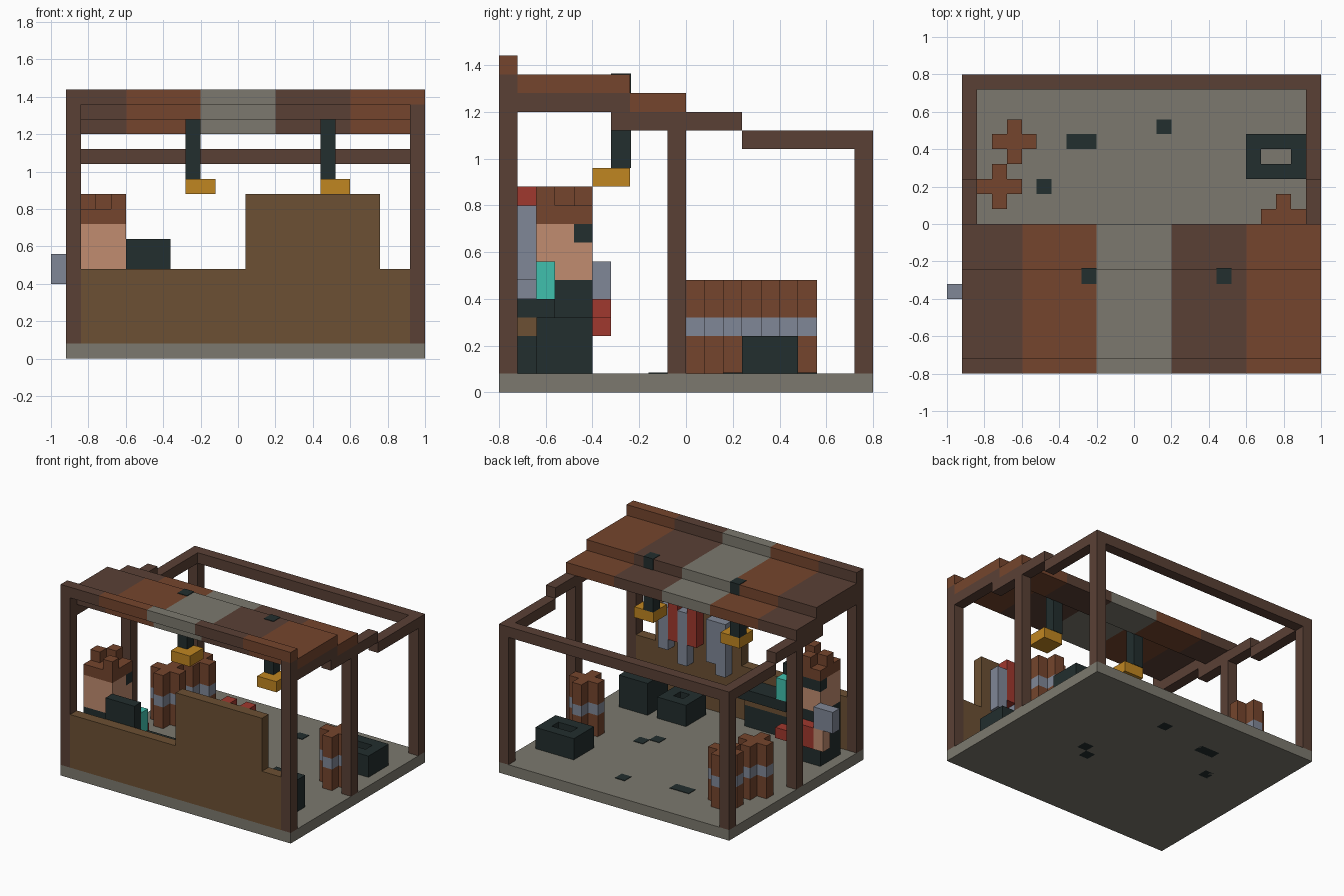
import bpy
import bmesh
from mathutils import Matrix, Vector

U = 0.08  # size of one block

cube = bpy.data.objects.get("Cube")
if cube:
    bpy.data.objects.remove(cube, do_unlink=True)


def material(name, code):
    """Flat material from a hex display colour."""
    rgb = [int(code[n:n + 2], 16) / 255 for n in (0, 2, 4)]
    lin = [c / 12.92 if c <= 0.04045 else ((c + 0.055) / 1.055) ** 2.4 for c in rgb]
    mat = bpy.data.materials.new(name)
    mat.use_nodes = True
    mat.diffuse_color = (*lin, 1)
    mat.node_tree.nodes["Principled BSDF"].inputs["Base Color"].default_value = (*lin, 1)
    return mat


timber = material("dark timber", "5a4035")
rust = material("rust brown", "75452d")
stone = material("warm grey", "7c796e")
iron = material("dark iron", "222e2e")
skin = material("skin", "c18c70")
plank = material("counter plank", "6c5033")
gold = material("lamp gold", "c08621")
steel = material("blue steel", "808797")
red = material("red", "a0382e")
teal = material("teal", "40c0ae")


def part(name, mat, *boxes):
    """One object of boxes, each (start, end) in block units."""
    bm = bmesh.new()
    for lo, hi in boxes:
        lo, hi = Vector(lo), Vector(hi)
        mid, size = (lo + hi) / 2, hi - lo
        place = Vector((mid.x * U - 1, mid.y * U - 0.8, mid.z * U))
        bmesh.ops.create_cube(bm, size=1, matrix=Matrix.Translation(place)
                              @ Matrix.Diagonal((*(size * U), 1)))
    mesh = bpy.data.meshes.new(name)
    bm.to_mesh(mesh)
    bm.free()
    mesh.materials.append(mat)
    obj = bpy.data.objects.new(name, mesh)
    bpy.context.collection.objects.link(obj)
    return obj


def plus(i, j, low, high):
    """Plus-shaped column centred on block i, j."""
    return [((i - 1, j, low), (i + 2, j + 1, high)),
            ((i, j - 1, low), (i + 1, j, high)),
            ((i, j + 1, low), (i + 1, j + 2, high))]


def ring(i, j, wide, deep, low, high):
    """Open box with walls one block thick."""
    return [((i, j, low), (i + wide, j + 1, high)),
            ((i, j + deep - 1, low), (i + wide, j + deep, high)),
            ((i, j + 1, low), (i + 1, j + deep - 1, high)),
            ((i + wide - 1, j + 1, low), (i + wide, j + deep - 1, high))]


# Floor slab with thin stains on both faces
part("floor", stone, ((1, 0, 0), (25, 20, 1)))
stains = [(8, 15, 2), (14, 16, 1), (6, 12, 1), (17, 9, 1), (16, 8, 1)]
part("floor_stains", iron, *[((i, j, z), (i + w, j + 1, z + 0.07))
                             for i, j, w in stains for z in (0, 0.98)])

# Timber frame, the same on both sides
for side, i in (("right", 1), ("left", 24)):
    for place, j, top in (("front", 0, 17), ("middle", 9, 14), ("back", 19, 13)):
        part(f"{side}_{place}_post", timber, ((i, j, 1), (i + 1, j + 1, top)))
    part(f"{side}_stepped_beam", timber,
         ((i, 1, 15), (i + 1, 7, 16)),
         ((i, 6, 14), (i + 1, 13, 15)),
         ((i, 13, 13), (i + 1, 20, 14)))
part("back_beam", timber, ((2, 19, 13), (24, 20, 14)))

# Striped awning in three steps
stripes = [(1, 5, timber), (5, 10, rust), (10, 15, stone), (15, 20, timber), (20, 25, rust)]
for n, (a, b, mat) in enumerate(stripes):
    part(f"awning_stripe_{n + 1}", mat,
         ((a, 0, 17), (b, 1, 18)),
         ((a, 1, 16), (b, 7, 17)),
         ((a, 7, 15), (b, 10, 16)))

# Hanging lamps, their rods showing through the awning
for n, i in enumerate((9, 18)):
    part(f"lamp_rod_{n + 1}", iron, ((i, 6, 12), (i + 1, 7.05, 17.05)))
    part(f"lamp_shade_{n + 1}", gold, ((i, 5, 11), (i + 2, 7, 12)))

# Front counter with raised panel
part("front_counter", plank, ((2, 0, 1), (24, 1, 6)), ((13, 0, 6), (22, 1, 11)))

# Goods hung behind the raised panel
goods = [(20, 6, 10, steel), (19, 7, 11, red), (18, 5, 10, steel),
         (17, 7, 11, red), (15, 6, 10, steel), (14, 5, 10, steel)]
for n, (i, low, high, mat) in enumerate(goods):
    part(f"hanging_goods_{n + 1}", mat, ((i, 1, low), (i + 1, 2, high)))

# Work bench with items
part("bench_top", iron, ((7, 1, 4), (12, 3, 5)))
part("bench_rail", plank, ((7, 1, 3), (12, 2, 4)))
part("bench_foot", iron, ((7, 1, 1), (12, 2, 3)))
part("bench_chest", iron, ((5, 1, 5), (8, 2, 8)))
part("bottle", teal, ((7, 2, 5), (8, 3, 7)))

# Iron boxes and troughs
part("tall_stove", iron, ((20, 2, 1), (23, 5, 4)))
part("low_stove", iron, *ring(16, 2, 3, 3, 1, 3))
part("back_trough", iron, *ring(20, 13, 4, 3, 1, 3))

# Barrels with steel bands
for n, (i, j) in enumerate(((4, 15), (3, 12), (22, 10))):
    part(f"barrel_{n + 1}_wood", rust, *plus(i, j, 1, 3), *plus(i, j, 4, 6))
    part(f"barrel_{n + 1}_band", steel, *plus(i, j, 3, 4))

# Shopkeeper facing the back
part("keeper_body", iron, ((2, 2, 1), (5, 5, 6)))
part("keeper_head", skin, ((2, 2, 6), (5, 5, 8)), ((2, 2, 8), (5, 4, 9)))
part("keeper_goggles", iron, ((2, 4, 8), (5, 5, 9)))
part("keeper_hair", rust, ((2, 2, 9), (5, 5, 10)),
     *[((i, j, 10), (i + 1, j + 1, 11)) for i, j in ((4, 2), (2, 3), (3, 4))])
part("keeper_sleeves", red, ((2, 5, 3), (6, 6, 4)), ((2, 5, 4), (4, 6, 5)))
part("keeper_hand", skin, ((1, 5, 3), (2, 6, 5)))
part("hammer_head", steel, ((0, 5, 5), (2, 6, 7)))
